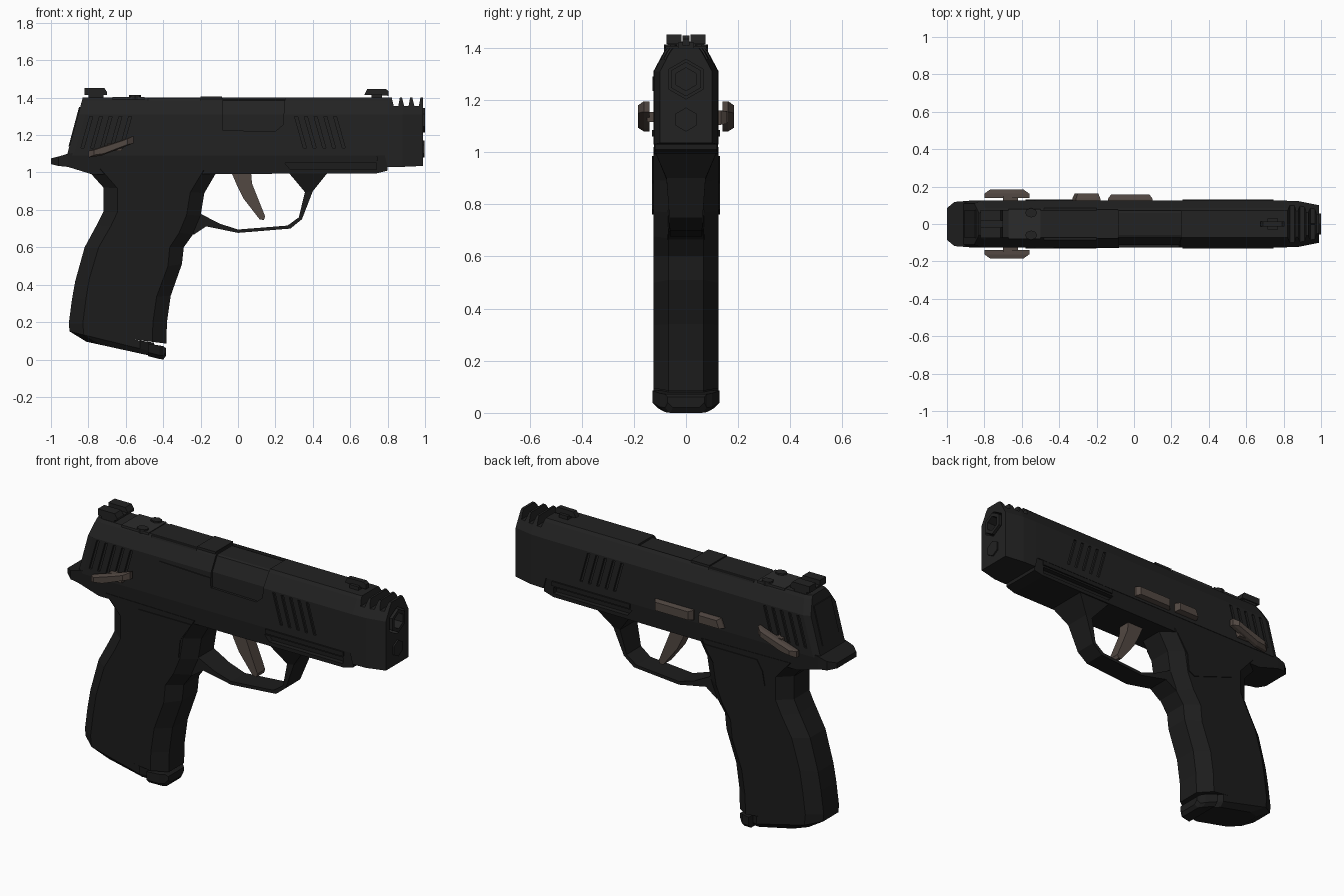
import bpy, bmesh, math

if "Cube" in bpy.data.objects:
    bpy.data.objects.remove(bpy.data.objects["Cube"])


def material(name, r, g, b):
    m = bpy.data.materials.new(name)
    m.diffuse_color = (r, g, b, 1)
    m.use_nodes = True
    m.node_tree.nodes["Principled BSDF"].inputs["Base Color"].default_value = m.diffuse_color
    return m


DARK = material("dark_steel", .016, .016, .016)
POLY = material("dark_polymer", .012, .012, .012)
PLATE = material("plate_grey", .024, .024, .024)
BROWN = material("bronze_control", .085, .065, .055)


def loft(name, rings, mat=DARK):
    """Skin equal-length rings of points and cap both ends."""
    bm = bmesh.new()
    vr = [[bm.verts.new(p) for p in r] for r in rings]
    n = len(rings[0])
    for a, b in zip(vr, vr[1:]):
        for i in range(n):
            j = (i + 1) % n
            bm.faces.new((a[i], a[j], b[j], b[i]))
    bm.faces.new(vr[0][::-1])
    bm.faces.new(vr[-1])
    bmesh.ops.recalc_face_normals(bm, faces=bm.faces)
    me = bpy.data.meshes.new(name)
    bm.to_mesh(me)
    bm.free()
    me.materials.append(mat)
    ob = bpy.data.objects.new(name, me)
    bpy.context.collection.objects.link(ob)
    return ob


def prism(name, prof, y0, y1, mat=DARK):
    """Side profile (x, z) extruded from y0 to y1."""
    return loft(name, [[(x, y, z) for x, z in prof] for y in (y0, y1)], mat)


def rect(x0, x1, z0, z1):
    return [(x0, z0), (x1, z0), (x1, z1), (x0, z1)]


def hexa(name, r, z, x0, x1, mat=DARK):
    angs = [math.radians(30 + 60 * i) for i in range(6)]
    return loft(name, [[(x, r * math.cos(a), z + r * math.sin(a)) for a in angs]
                       for x in (x0, x1)], mat)


def cut(ob, cutter):
    mod = ob.modifiers.new("cut", 'BOOLEAN')
    mod.operation, mod.solver, mod.object = 'DIFFERENCE', 'EXACT', cutter
    bpy.context.view_layer.objects.active = ob
    bpy.ops.object.modifier_apply(modifier=mod.name)
    bpy.data.objects.remove(cutter)


def section(half):
    """Mirror a half outline of (x, y, z) points across y = 0."""
    return half + [(x, -y, z) for x, y, z in reversed(half)]


# Slide: chamfered section, slanted rear, tapered nose with a deeper front
def slide_ring(xb, xt, zb, w, inset=0):
    pts = [(w, zb), (w, 1.31), (w - .04, 1.385), (w - .052, 1.4 - inset)]
    return section([(xb + (xt - xb) * (z - zb) / (1.4 - zb), y, z) for y, z in pts])


slide = loft("slide", [slide_ring(-.915, -.83, 1.09, .11),
                       slide_ring(-.88, -.79, 1.09, .125),
                       slide_ring(.785, .785, 1.09, .125),
                       slide_ring(.8, .8, 1.03, .125),
                       slide_ring(.88, .88, 1.03, .122),
                       slide_ring(.99, .99, 1.035, .1)])

# Ejection port with the barrel hood inside
cut(slide, prism("port_cut", [(-.08, 1.225), (.2, 1.22), (.24, 1.255), (.255, 1.45), (-.08, 1.45)],
                 -.2, .07))
loft("barrel_hood", [slide_ring(-.085, -.085, 1.2, .112, .01),
                     slide_ring(.26, .26, 1.2, .112, .01)])

# Compensator notches
for x in (.845, .9, .955):
    cut(slide, prism("notch_cut", [(x - .028, 1.42), (x - .012, 1.355), (x + .012, 1.355),
                                   (x + .024, 1.42)], -.2, .2))

# Rear and front gripping grooves on both sides
for s in (-1, 1):
    for x0, n, z0, z1 in ((-.84, 5, 1.13, 1.3), (.35, 5, 1.13, 1.3)):
        for i in range(n):
            x = x0 + i * .052
            k = .28 * (z1 - z0) * (1 if x0 < 0 else -1)
            y = sorted((s * .114, s * .2))
            cut(slide, prism("groove_cut", [(x, z0), (x + .016, z0), (x + .016 + k, z1),
                                            (x + k, z1)], *y))

# Muzzle, bore and guide rod
cut(slide, hexa("muzzle_cut", .076, 1.28, .93, 1.1))
barrel = hexa("barrel", .066, 1.28, .9, 1.0)
cut(barrel, hexa("bore_cut", .044, 1.28, .93, 1.1))
hexa("guide_rod", .046, 1.125, .9, .998)

# Extractor, rear plate and top plates
prism("extractor", [(-.43, 1.25), (-.41, 1.235), (-.08, 1.235), (-.08, 1.28), (-.4, 1.29)],
      -.129, -.1)
prism("rear_plate", [(-.906, 1.14), (-.85, 1.35), (-.83, 1.35), (-.88, 1.14)], -.075, .075)
prism("optic_plate", rect(-.48, -.2, 1.37, 1.397), -.085, .085, PLATE)
prism("optic_rear_plate", rect(-.67, -.5, 1.38, 1.404), -.08, .08, PLATE)
prism("hood_step", rect(-.2, -.085, 1.38, 1.407), -.078, .078)
for y in (-.06, .06):
    loft("plate_screw", [[(-.55 + .032 * math.cos(i * math.pi / 4),
                           y + .025 * math.sin(i * math.pi / 4), z) for i in range(8)]
                         for z in (1.39, 1.413)])

# Sights
prism("rear_sight_base", rect(-.80, -.72, 1.38, 1.42), -.07, .07)
rear = prism("rear_sight", [(-.82, 1.415), (-.7, 1.415), (-.7, 1.43), (-.715, 1.452), (-.82, 1.452)],
             -.075, .075)
cut(rear, prism("sight_notch_cut", rect(-.9, -.6, 1.425, 1.5), -.018, .018))
prism("front_sight_base", rect(.715, .77, 1.38, 1.42), -.03, .03)
prism("front_sight", [(.675, 1.415), (.805, 1.41), (.805, 1.435), (.79, 1.447), (.69, 1.445)],
      -.014, .014)

# Frame with beavertail and dust cover
frame = loft("frame", [section([(x, w, zb), (x, w, zt)]) for x, zb, zt, w in (
    (-1.0, 1.045, 1.075, .085), (-.96, 1.035, 1.085, .118), (-.91, 1.03, 1.1, .122),
    (-.78, .99, 1.12, .122), (.74, .995, 1.12, .122), (.8, 1.01, 1.12, .118))], POLY)
for s in (-1, 1):
    y = sorted((s * .095, s * .2))
    cut(frame, prism("rail_cut", [(.28, 1.015), (.74, 1.015), (.74, 1.05), (.25, 1.05)], *y))
    prism("rail_ridge", rect(.26, .745, 1.06, 1.085), *sorted((s * .1, s * .13)), POLY)


# Grip: octagonal rings following the back and front outlines
def grip_ring(xb, zb, xf, zf, w=.125, c=.075):
    t = c / (xf - xb)
    pts = [(0, .068), (t, w), (1 - t, w), (1, .068)]
    return section([(xb + (xf - xb) * u, y, zb + (zf - zb) * u) for u, y in pts])


loft("grip", [grip_ring(*r) for r in (
    (-.81, 1.02, -.11, 1.01), (-.72, .92, -.18, .89), (-.72, .79, -.2, .77),
    (-.755, .72, -.24, .67), (-.82, .6, -.29, .6), (-.87, .42, -.3, .51),
    (-.888, .32, -.36, .34), (-.905, .19, -.38, .2), (-.9, .15, -.383, .085))], POLY)
base = loft("magazine_base", [grip_ring(-.9, .16, -.45, .09),
                              grip_ring(-.9, .15, -.45, .04),
                              grip_ring(-.81, .095, -.45, .016, .1)], POLY)
loft("magazine_lip", [section([(x, w, z0), (x, w + .02, z0 + .02), (x, w + .02, z1)])
                      for x, w, z0, z1 in ((-.48, .108, .018, .085), (-.42, .08, .003, .075),
                                           (-.4, .06, 0, .072), (-.385, .05, .02, .06))], POLY)

# Raised side panels behind the trigger
for s in (-1, 1):
    prism("side_panel", [(-.58, .85), (-.565, .93), (-.53, .985), (-.2, .985), (-.27, .88),
                         (-.28, .78), (-.32, .76)], *sorted((s * .1, s * .13)), POLY)

# Trigger guard: outer and inner outlines bridged, widening at the frame
outer = [(-.24, .665), (-.17, .712), (0, .677), (.28, .7), (.342, .75), (.4, .9), (.48, 1.0)]
inner = [(-.22, .79), (-.1, .727), (0, .695), (.265, .716), (.325, .76), (.358, .895), (.27, 1.0)]
wide = (.07, .066, .062, .062, .064, .075, .118)
loft("trigger_guard", [[(ox, -w, oz), (ox, w, oz), (ix, w, iz), (ix, -w, iz)]
                       for (ox, oz), (ix, iz), w in zip(outer, inner, wide)], POLY)

# Trigger
prism("trigger", [(-.035, 1.0), (.07, 1.0), (.075, .94), (.145, .765), (.138, .745), (.115, .75),
                  (.03, .86), (-.005, .93)], -.035, .035, BROWN)


# Levers: outer face smaller than the inner one
def lever(name, prof, y0, y1, shrink):
    cx = sum(p[0] for p in prof) / len(prof)
    cz = sum(p[1] for p in prof) / len(prof)
    small = [(cx + (x - cx) * shrink, y1, cz + (z - cz) * shrink) for x, z in prof]
    mid = (y0 + y1) / 2
    loft(name, [[(x, y0, z) for x, z in prof], [(x, mid, z) for x, z in prof], small], BROWN)


for s, side in ((-1, "right"), (1, "left")):
    lever("safety_" + side, [(-.8, 1.08), (-.73, 1.09), (-.56, 1.155), (-.56, 1.195),
                             (-.63, 1.17), (-.8, 1.115)], s * .14, s * .184, .75)
    prism("safety_pivot_" + side, rect(-.7, -.62, 1.115, 1.155), *sorted((s * .1, s * .15)), BROWN)
lever("slide_stop", [(-.33, 1.11), (-.18, 1.11), (-.18, 1.16), (-.31, 1.16)], .11, .162, .85)
lever("takedown_lever", [(-.14, 1.105), (.1, 1.105), (.1, 1.16), (-.14, 1.16)], .11, .158, .85)
